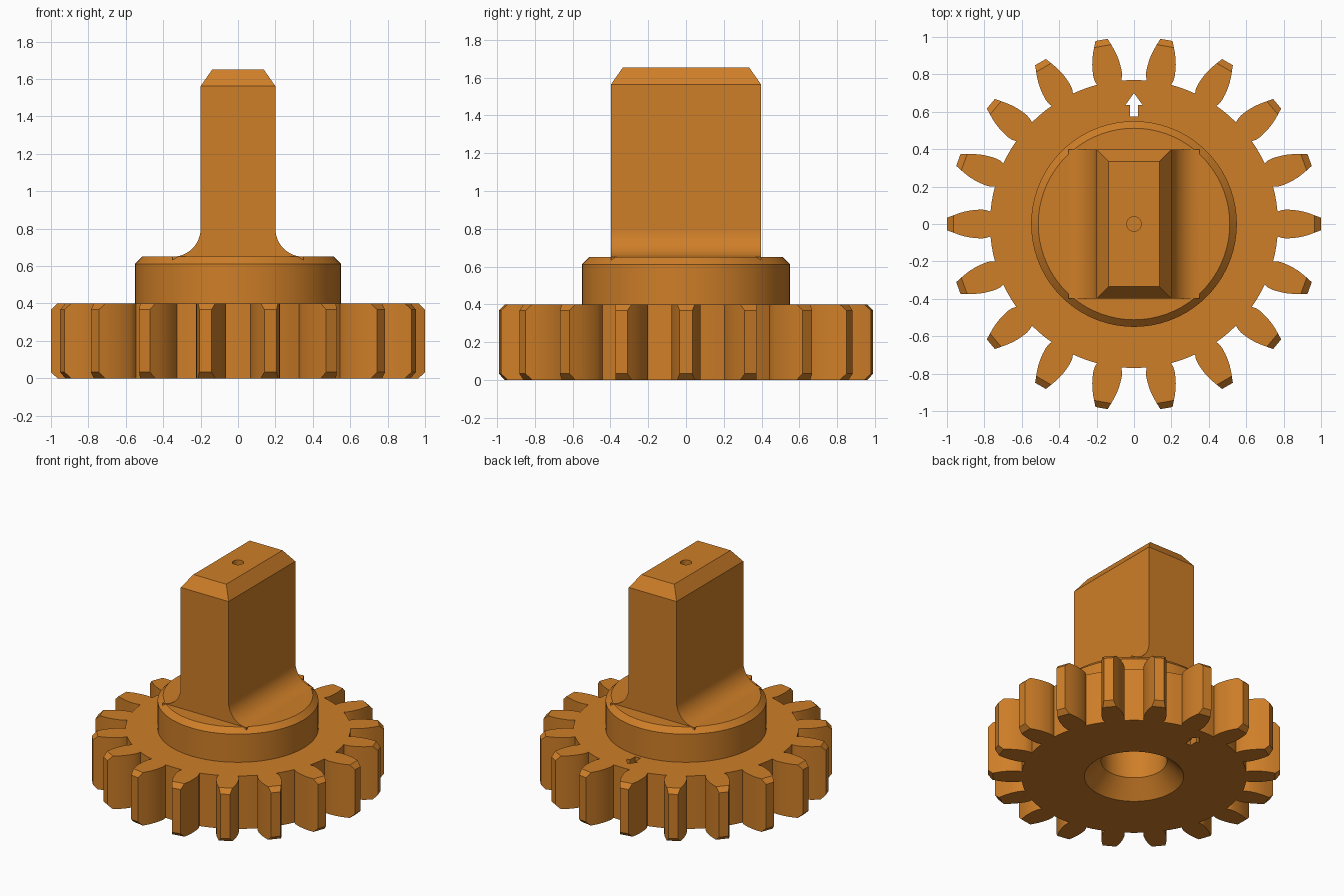
import bpy, bmesh, math
from mathutils import Vector

if "Cube" in bpy.data.objects:
    bpy.data.objects.remove(bpy.data.objects["Cube"])

TEETH = 18
orange = bpy.data.materials.new("burnt orange")
orange.diffuse_color = (0.62, 0.21, 0.021, 1)
orange.use_nodes = True
orange.node_tree.nodes["Principled BSDF"].inputs["Base Color"].default_value = orange.diffuse_color


def loft(name, rings):
    """Closed solid through rings of equal point count."""
    bm = bmesh.new()
    loops = [[bm.verts.new(p) for p in ring] for ring in rings]
    n = len(loops[0])
    for a, b in zip(loops, loops[1:]):
        for i in range(n):
            j = (i + 1) % n
            bm.faces.new((a[i], a[j], b[j], b[i]))
    bm.faces.new(loops[0][::-1])
    bm.faces.new(loops[-1])
    bmesh.ops.remove_doubles(bm, verts=bm.verts, dist=1e-5)
    bmesh.ops.recalc_face_normals(bm, faces=bm.faces)
    mesh = bpy.data.meshes.new(name)
    bm.to_mesh(mesh)
    bm.free()
    mesh.materials.append(orange)
    obj = bpy.data.objects.new(name, mesh)
    bpy.context.collection.objects.link(obj)
    return obj


def lathe(name, profile, segments=72):
    return loft(name, [[(r * math.cos(math.tau * i / segments),
                         r * math.sin(math.tau * i / segments), z)
                        for i in range(segments)] for r, z in profile])


def combine(target, other, operation):
    mod = target.modifiers.new(operation, 'BOOLEAN')
    mod.operation, mod.solver, mod.object = operation, 'EXACT', other
    bpy.context.view_layer.objects.active = target
    bpy.ops.object.modifier_apply(modifier=mod.name)
    bpy.data.objects.remove(other)


# Gear: tooth flank as (radius, half angle in degrees), tips chamfered
FLANK = [(0.77, 4.9), (0.795, 5.4), (0.82, 5.4), (0.85, 5.1), (0.88, 4.7),
         (0.91, 4.15), (0.94, 3.45), (0.967, 2.75), (1.0, 1.9)]


def gear_ring(z, max_radius):
    flank = [(r, a) if r <= max_radius else FLANK[-2] for r, a in FLANK]
    tooth = [(r, -a) for r, a in flank] + [(r, a) for r, a in reversed(flank)]
    tooth += [(0.77, 8.3), (0.77, 11.7)]
    ring = []
    for t in range(TEETH):
        for r, a in tooth:
            ang = math.radians(a + t * 360 / TEETH)
            ring.append((r * math.cos(ang), r * math.sin(ang), z))
    return ring


gear = loft("gear_key", [gear_ring(0, 0.97), gear_ring(0.033, 1),
                         gear_ring(0.367, 1), gear_ring(0.4, 0.97)])

# Round hub with a chamfered rim
hub = lathe("hub", [(0.55, 0.3), (0.55, 0.612), (0.512, 0.65)])

# Upright blade with filleted foot and chamfered top
R = 0.15
right = [(0.35, 0.6)]
for i in range(13):
    a = math.radians(90 * i / 12)
    right.append((0.35 - R * math.sin(a), 0.65 + R * (1 - math.cos(a))))
right.append((0.2, 1.562))
outline = right + [(-x, z) for x, z in reversed(right)]
blade = loft("blade", [[(x, y, z) for x, z in outline] for y in (-0.398, 0.398)])
bm = bmesh.new()
bm.from_mesh(blade.data)
top = max(bm.faces, key=lambda f: f.calc_center_median().z)
bmesh.ops.inset_region(bm, faces=[top], thickness=0.089)
for v in top.verts:
    v.co.z = 1.652
bm.to_mesh(blade.data)
bm.free()

# Countersunk blind bore below, small hole on top, arrow slot through the gear
bore = lathe("bore", [(0.36, -0.02), (0.34, 0), (0.225, 0.12), (0.225, 0.5)])
pin_hole = lathe("pin_hole", [(0.039, 1.56), (0.039, 1.75)], 24)
half = [(0.022, 0.575), (0.022, 0.637), (0.045, 0.637)]
arrow_shape = half + [(0, 0.7)] + [(-x, y) for x, y in reversed(half)]
arrow = loft("arrow_slot", [[(x, y, z) for x, y in arrow_shape] for z in (-0.1, 0.5)])

combine(gear, hub, 'UNION')
combine(gear, blade, 'UNION')
for cutter in (bore, pin_hole, arrow):
    combine(gear, cutter, 'DIFFERENCE')

# Smooth curved walls, keep the machined edges crisp
gear.select_set(True)
bpy.context.view_layer.objects.active = gear
bpy.ops.object.shade_smooth_by_angle(angle=math.radians(20))
gear.modifiers.new("flat_face_normals", 'WEIGHTED_NORMAL').keep_sharp = True
